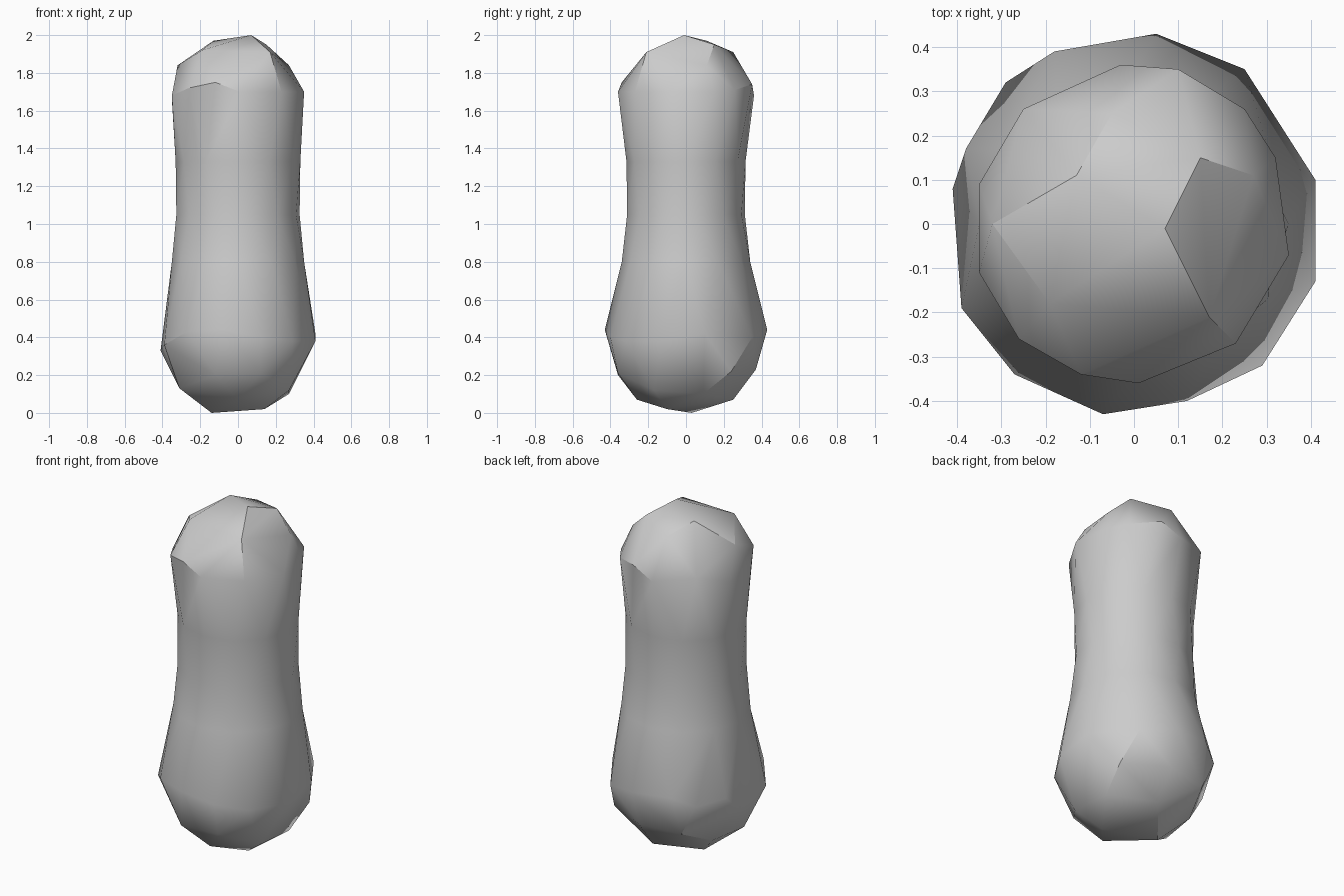
import bpy
import bmesh
import math
from mathutils import Vector

if "Cube" in bpy.data.objects:
    bpy.data.objects.remove(bpy.data.objects["Cube"], do_unlink=True)

# Faceted dome corners, in hundredths of a unit
LOWER_RIM = [(5, 43, 44), (25, 35, 40), (41, 10, 42), (41, -13, 38), (29, -32, 38),
             (12, -40, 40), (-7, -43, 44), (-27, -34, 43), (-39, -19, 36),
             (-41, 8, 33), (-38, 17, 42), (-29, 32, 40), (-18, 39, 45)]
LOWER_DOME = [(-14, 3, 0), (14, -10, 2), (0, -26, 7), (27, 9, 10), (4, 25, 7),
              (-31, -10, 13), (-27, 14, 13), (12, -36, 21), (-12, -36, 20),
              (5, 37, 23), (30, 24, 22), (-20, 33, 22), (27, -17, 12)]
UPPER_RIM = [(-3, 36, 68), (10, 35, 74), (25, 26, 71), (32, 15, 70), (35, -7, 70),
             (23, -27, 70), (1, -36, 70), (-12, -34, 75), (-26, -26, 72),
             (-35, -11, 68), (-35, 9, 66), (-25, 26, 72)]
UPPER_DOME = [(7, -1, 100), (-13, 11, 97), (-19, -18, 92), (17, -21, 91),
              (15, 15, 95), (27, 11, 84), (-5, 25, 91), (-32, 0, 84)]

# Waist rings: height, half width, half depth, turn
WAIST = [(0.80, 0.35, 0.34, 0.0), (1.05, 0.33, 0.315, 0.15), (1.33, 0.33, 0.315, 0.0)]
SIDES = 12


def add_dome(bm, points, base_height, pole_height):
    """Wrap a hull over the corners and open it on the side facing the pole."""
    corners = [bm.verts.new(Vector(p) / 100 + Vector((0, 0, base_height))) for p in points]
    pole = bm.verts.new((0, 0, pole_height))
    bmesh.ops.convex_hull(bm, input=corners + [pole])
    bmesh.ops.delete(bm, geom=[pole], context="VERTS")
    loose = [v for v in corners if v.is_valid and not v.link_faces]
    bmesh.ops.delete(bm, geom=loose, context="VERTS")
    alive = {v for v in corners if v.is_valid}
    return [e for e in bm.edges if e.is_boundary and alive.issuperset(e.verts)]


def add_ring(bm, height, half_width, half_depth, turn):
    verts = []
    for i in range(SIDES):
        angle = math.tau * i / SIDES + turn
        verts.append(bm.verts.new((half_width * math.cos(angle),
                                   half_depth * math.sin(angle), height)))
    return [bm.edges.new((verts[i - 1], verts[i])) for i in range(SIDES)]


# Body: two domes joined through the narrow waist
bm = bmesh.new()
lower_edges = add_dome(bm, LOWER_RIM + LOWER_DOME, 0.0, 2.0)
upper_edges = add_dome(bm, UPPER_RIM + UPPER_DOME, 1.0, 0.0)
loops = [lower_edges] + [add_ring(bm, *ring) for ring in WAIST] + [upper_edges]
for below, above in zip(loops, loops[1:]):
    bmesh.ops.bridge_loops(bm, edges=below + above)
bmesh.ops.triangulate(bm, faces=bm.faces[:])
bmesh.ops.recalc_face_normals(bm, faces=bm.faces[:])

mesh = bpy.data.meshes.new("peanut_body")
bm.to_mesh(mesh)
bm.free()
body = bpy.data.objects.new("peanut_body", mesh)
bpy.context.collection.objects.link(body)

# Plain grey surface
grey = bpy.data.materials.new("plain_grey")
grey.use_nodes = True
colour = (0.6, 0.6, 0.6, 1.0)
grey.diffuse_color = colour
grey.node_tree.nodes["Principled BSDF"].inputs["Base Color"].default_value = colour
mesh.materials.append(grey)

# Soft shading with the strongest facet edges kept crisp
bpy.context.view_layer.objects.active = body
body.select_set(True)
bpy.ops.object.shade_smooth_by_angle(angle=math.radians(30))
